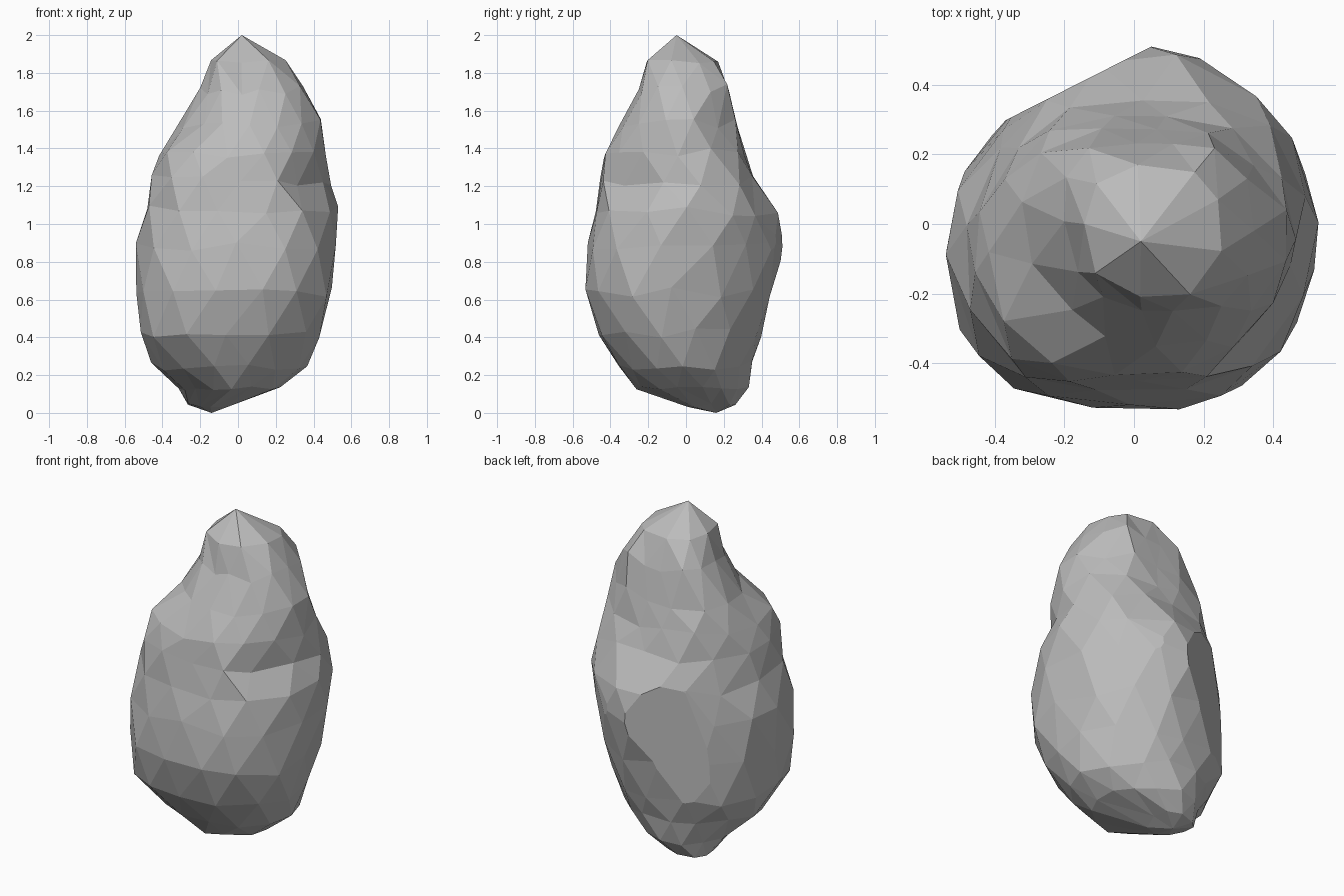
import bpy, bmesh, math, random
from mathutils import Vector

cube = bpy.data.objects.get("Cube")
if cube:
    bpy.data.objects.remove(cube, do_unlink=True)
random.seed(11)
SIDES = 14

# Cross-sections: height, then reach towards left, back-left, back, back-right,
# right, front-right, front and front-left
SECTIONS = [
    (0.04, -0.03, 0.14, 0.26, 0.32, 0.28, 0.11, -0.01, -0.07),
    (0.13, 0.23, 0.24, 0.33, 0.35, 0.31, 0.23, 0.27, 0.23),
    (0.25, 0.37, 0.32, 0.36, 0.39, 0.47, 0.39, 0.36, 0.34),
    (0.42, 0.43, 0.39, 0.39, 0.47, 0.51, 0.56, 0.46, 0.48),
    (0.64, 0.50, 0.46, 0.44, 0.47, 0.53, 0.59, 0.53, 0.55),
    (0.88, 0.52, 0.49, 0.53, 0.45, 0.54, 0.58, 0.51, 0.56),
    (1.07, 0.53, 0.50, 0.49, 0.43, 0.48, 0.56, 0.48, 0.53),
    (1.23, 0.49, 0.48, 0.35, 0.39, 0.45, 0.53, 0.45, 0.49),
    (1.38, 0.47, 0.40, 0.31, 0.37, 0.41, 0.47, 0.43, 0.45),
    (1.53, 0.45, 0.36, 0.27, 0.35, 0.32, 0.30, 0.35, 0.41),
    (1.71, 0.34, 0.34, 0.23, 0.27, 0.20, 0.21, 0.25, 0.36),
    (1.86, 0.25, 0.23, 0.17, 0.16, 0.14, 0.18, 0.21, 0.28),
]

# Weathered hollows: centre, radius, depth
HOLLOWS = [
    ((0.40, -0.24, 1.18), 0.18, 0.07),
    ((0.46, 0.15, 0.55), 0.15, 0.03),
]

# Flat cleaved faces: a point on each and its outward direction
CLEAVES = [
    ((0.0, 0.485, 0.9), (-0.45, 0.89, 0)),
    ((0.25, 0.435, 0.9), (0.56, 0.83, 0)),
]


def outline_point(angle, reach):
    """Point on the rounded eight-sided outline that has the given reaches."""
    centre = Vector(((reach[0] - reach[4]) / 2, (reach[2] - reach[6]) / 2))
    ray = Vector((math.cos(angle), math.sin(angle)))
    total = 0
    for k, distance in enumerate(reach):
        side = Vector((math.cos(k * math.pi / 4), math.sin(k * math.pi / 4)))
        facing = max(0, ray.dot(side))
        total += (facing / (distance - centre.dot(side))) ** 10
    radius = total ** -0.1 * random.uniform(1.0, 1.025)
    return centre + ray * radius


def bridge(lower, upper):
    """Join two rings of any size with triangles, advancing by angle."""
    a, b = len(lower), len(upper)
    i = j = 0
    while i < a or j < b:
        next_low = lower[(i + 1) % a][0] + math.tau * ((i + 1) // a)
        next_up = upper[(j + 1) % b][0] + math.tau * ((j + 1) // b)
        v, w = lower[i % a][1], upper[j % b][1]
        if j >= b or (i < a and next_low < next_up):
            bm.faces.new((v, lower[(i + 1) % a][1], w))
            i += 1
        else:
            bm.faces.new((v, upper[(j + 1) % b][1], w))
            j += 1


# Rings of the body, with fewer corners at both ends
bm = bmesh.new()
rings = []
for level, (z, *reach) in enumerate(SECTIONS):
    end = level in (0, len(SECTIONS) - 1)
    count = 9 if end else SIDES
    wobble = 0.01 if end or level == 1 else 0.03
    ring = []
    for i in range(count):
        angle = math.tau * (i + 0.5 * (level % 2) + random.uniform(-0.15, 0.15)) / count
        x, y = outline_point(angle, reach)
        ring.append((angle, bm.verts.new((x, y, z + random.uniform(-wobble, wobble)))))
    rings.append(ring)

for lower, upper in zip(rings, rings[1:]):
    bridge(lower, upper)

# Pointed top and blunt foot
for ring, tip in ((rings[-1], (0.02, -0.05, 2.0)), (rings[0], (-0.14, 0.16, 0.0))):
    apex = bm.verts.new(tip)
    for i in range(len(ring)):
        bm.faces.new((ring[i][1], ring[(i + 1) % len(ring)][1], apex))

# Press the hollows into the sides
for centre, radius, depth in HOLLOWS:
    inward = Vector((-centre[0], -centre[1], 0)).normalized()
    for v in bm.verts:
        falloff = 1 - (v.co - Vector(centre)).length / radius
        if falloff > 0:
            v.co += inward * depth * min(1, falloff * 2)

# Slice off the cleaved faces and close the cuts
for point, outward in CLEAVES:
    bmesh.ops.bisect_plane(bm, geom=bm.verts[:] + bm.edges[:] + bm.faces[:],
                           plane_co=point, plane_no=outward, clear_outer=True)
    rim = [e for e in bm.edges if e.is_boundary]
    bmesh.ops.holes_fill(bm, edges=rim, sides=0)

bmesh.ops.recalc_face_normals(bm, faces=bm.faces[:])
mesh = bpy.data.meshes.new("rock")
bm.to_mesh(mesh)
bm.free()

# Plain grey stone
stone = bpy.data.materials.new("grey_stone")
stone.use_nodes = True
colour = (0.5, 0.5, 0.5, 1)
stone.diffuse_color = colour
stone.node_tree.nodes["Principled BSDF"].inputs["Base Color"].default_value = colour
mesh.materials.append(stone)

rock = bpy.data.objects.new("rock", mesh)
bpy.context.scene.collection.objects.link(rock)
